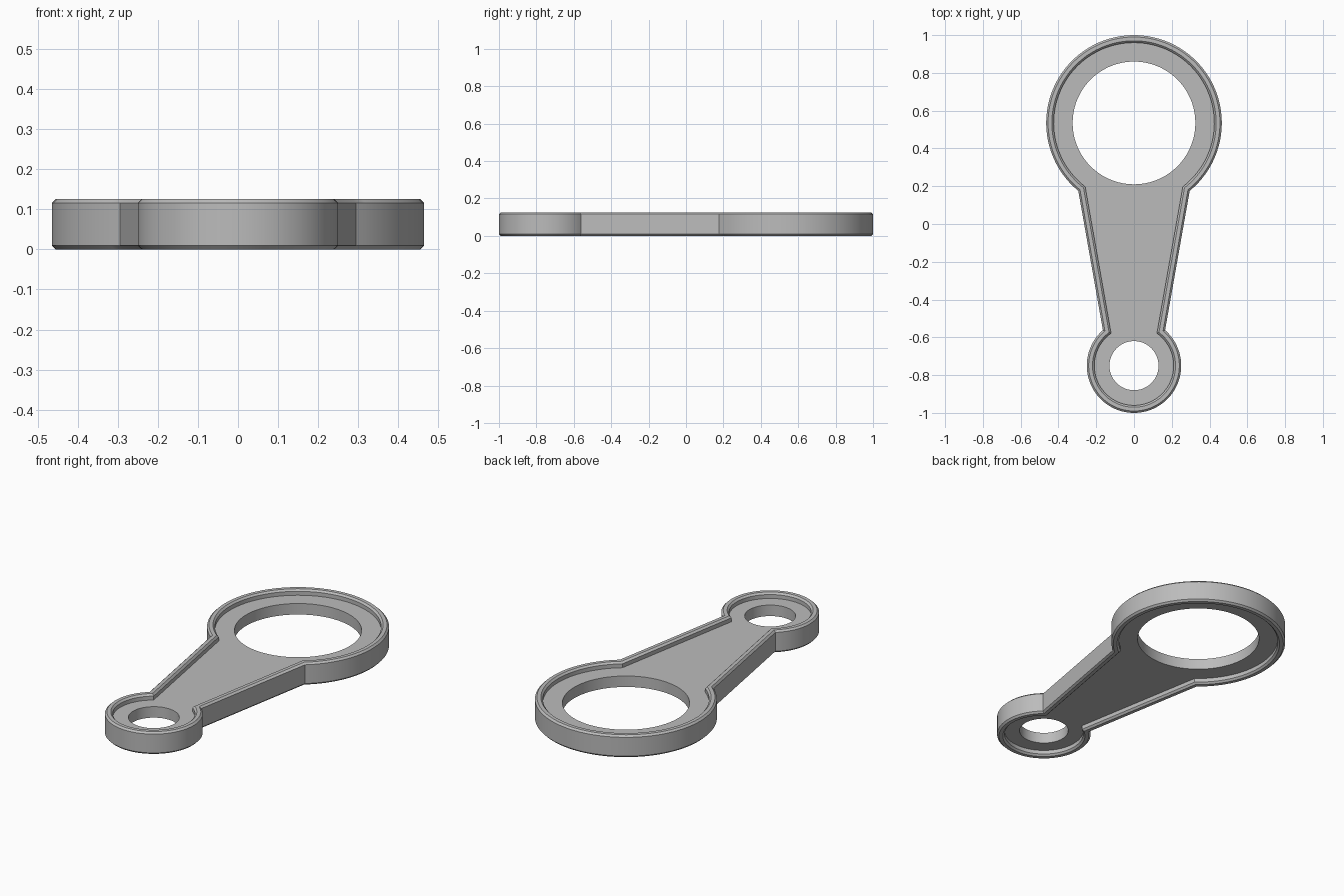
import bpy, bmesh, math
from mathutils import Vector

cube = bpy.data.objects.get("Cube")
if cube:
    bpy.data.objects.remove(cube, do_unlink=True)

HEIGHT, FLOOR, EDGE, RIM = 0.126, 0.032, 0.01, 0.04
BIG, SMALL = Vector((0, 0.535)), Vector((0, -0.75))
BIG_R, SMALL_R = 0.465, 0.25
BIG_HOLE, SMALL_HOLE = 0.325, 0.13
ARM_TOP, ARM_END = Vector((0.295, 0.176)), Vector((0.165, -0.56))
STEPS = 72


def arc(centre, radius, start, end, steps=STEPS):
    angles = [start + (end - start) * i / steps for i in range(steps + 1)]
    return [centre + radius * Vector((math.cos(a), math.sin(a))) for a in angles]


def arm_angle(centre, radius, inset, side):
    """Angle at which the inset right arm edge meets a ring."""
    along = (ARM_TOP - ARM_END).normalized()
    base = ARM_END + inset * Vector((-along.y, along.x)) - centre
    b = base.dot(along)
    t = -b + side * math.sqrt(b * b - base.dot(base) + radius * radius)
    hit = base + along * t
    return math.atan2(hit.y, hit.x)


def outline(inset):
    R, r = BIG_R - inset, SMALL_R - inset
    a = arm_angle(BIG, R, inset, -1)
    b = arm_angle(SMALL, r, inset, 1)
    return arc(BIG, R, a, math.pi - a) + arc(SMALL, r, math.pi - b, 2 * math.pi + b)


def loop(bm, points, z):
    return [bm.verts.new((p.x, p.y, z)) for p in points]


def bridge(bm, lower, upper):
    n = len(lower)
    for i in range(n):
        j = (i + 1) % n
        bm.faces.new((lower[i], lower[j], upper[j], upper[i]))


def loop_edges(bm, verts):
    n = len(verts)
    pairs = [(verts[i], verts[(i + 1) % n]) for i in range(n)]
    return [bm.edges.get(p) or bm.edges.new(p) for p in pairs]


bm = bmesh.new()

# Rim section: inset from the outer wall, and height, from lower to upper recess
half = [(RIM, FLOOR), (RIM, EDGE), (RIM - EDGE, 0), (EDGE, 0), (0, EDGE)]
section = half + [(d, HEIGHT - z) for d, z in reversed(half)]
loops = [loop(bm, outline(d), z) for d, z in section]
for lower, upper in zip(loops, loops[1:]):
    bridge(bm, lower, upper)

# Bores through the web
bores = []
for centre, radius in ((BIG, BIG_HOLE), (SMALL, SMALL_HOLE)):
    circle = arc(centre, radius, 0, 2 * math.pi)[:-1]
    pair = [loop(bm, circle, z) for z in (FLOOR, HEIGHT - FLOOR)]
    bridge(bm, *pair)
    bores.append(pair)

# Web faces, lower and upper, with the bores left open
for level, rim in enumerate((loops[0], loops[-1])):
    edges = loop_edges(bm, rim)
    for pair in bores:
        edges += loop_edges(bm, pair[level])
    bmesh.ops.triangle_fill(bm, use_beauty=True, use_dissolve=False, edges=edges)

bmesh.ops.recalc_face_normals(bm, faces=bm.faces)
mesh = bpy.data.meshes.new("connecting_link")
bm.to_mesh(mesh)
bm.free()
link = bpy.data.objects.new("connecting_link", mesh)
bpy.context.collection.objects.link(link)

# Plain grey metal
grey = bpy.data.materials.new("grey_metal")
grey.use_nodes = True
colour = (0.5, 0.5, 0.5, 1)
grey.diffuse_color = colour
grey.node_tree.nodes["Principled BSDF"].inputs["Base Color"].default_value = colour
mesh.materials.append(grey)

bpy.ops.object.select_all(action="DESELECT")
link.select_set(True)
bpy.context.view_layer.objects.active = link
bpy.ops.object.shade_smooth_by_angle(angle=math.radians(30))
